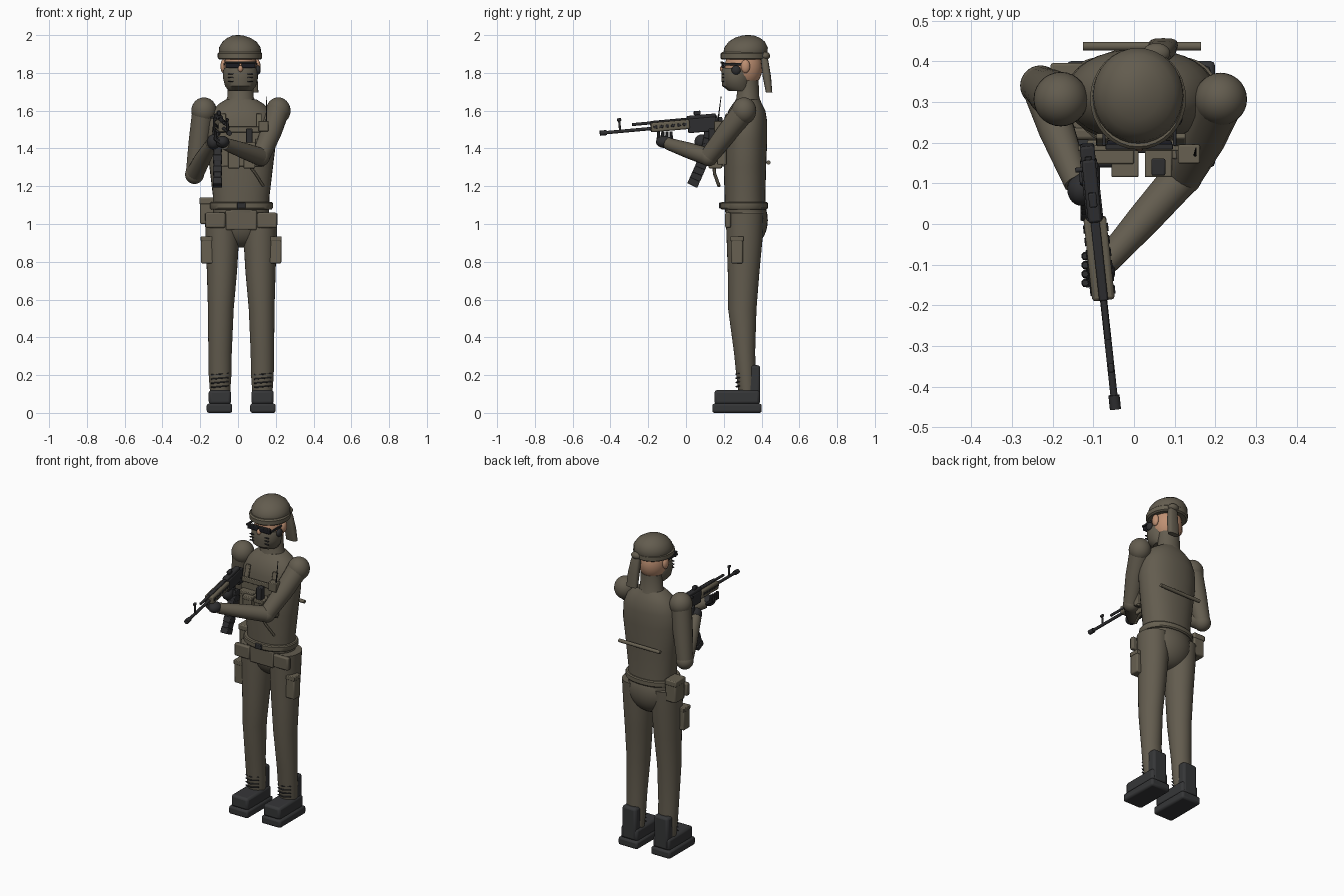
import bpy, bmesh, math
from mathutils import Vector, Matrix

CX, CY = 0.017, 0.315          # body axis


def material(name, rgb):
    m = bpy.data.materials.new(name)
    m.diffuse_color = (*rgb, 1)
    return m


OLIVE = material("olive cloth", (0.125, 0.108, 0.078))
GEAR = material("olive gear", (0.135, 0.117, 0.082))
BLACK = material("gun black", (0.028, 0.028, 0.030))
BOOT = material("boot grey", (0.036, 0.037, 0.039))
LENS = material("lens black", (0.012, 0.012, 0.016))
SKIN = material("skin", (0.52, 0.28, 0.17))


def finish(name, bm, mat, M=None, bevel=0):
    bmesh.ops.recalc_face_normals(bm, faces=bm.faces)
    me = bpy.data.meshes.new(name)
    bm.to_mesh(me)
    bm.free()
    for p in me.polygons:
        p.use_smooth = True
    me.set_sharp_from_angle(angle=math.radians(38))
    me.materials.append(mat)
    ob = bpy.data.objects.new(name, me)
    bpy.context.collection.objects.link(ob)
    if M:
        ob.matrix_world = M
    if bevel:
        b = ob.modifiers.new("bevel", 'BEVEL')
        b.width, b.segments = bevel, 2
    return ob


def box(name, c, s, mat, M=Matrix(), bevel=0.004, rx=0, ry=0):
    bm = bmesh.new()
    bmesh.ops.create_cube(bm, size=1, matrix=Matrix.Diagonal((*s, 1)))
    R = Matrix.Rotation(rx, 4, 'X') @ Matrix.Rotation(ry, 4, 'Y')
    return finish(name, bm, mat, M @ Matrix.Translation(c) @ R, bevel)


def ball(name, c, r, mat):
    bm = bmesh.new()
    bmesh.ops.create_uvsphere(bm, u_segments=28, v_segments=16, radius=1,
                              matrix=Matrix.Diagonal((*r, 1)))
    return finish(name, bm, mat, Matrix.Translation(c))


def skin_rings(name, rings, mat, M=None, caps=True):
    bm = bmesh.new()
    rows = [[bm.verts.new(v) for v in r] for r in rings]
    n = len(rows[0])
    for a, b in zip(rows, rows[1:]):
        for i in range(n):
            bm.faces.new((a[i], a[(i + 1) % n], b[(i + 1) % n], b[i]))
    if caps:
        bm.faces.new(rows[0])
        bm.faces.new(rows[-1])
    return finish(name, bm, mat, M)


def loft(name, secs, mat, n=32, power=2.0):
    """Stack of horizontal ovals: (z, cx, cy, rx, ry)."""
    def oval(z, cx, cy, rx, ry):
        out = []
        for i in range(n):
            c, s = math.cos(math.tau * i / n), math.sin(math.tau * i / n)
            out.append((cx + rx * math.copysign(abs(c) ** (2 / power), c),
                        cy + ry * math.copysign(abs(s) ** (2 / power), s), z))
        return out
    return skin_rings(name, [oval(*s) for s in secs], mat)


def tube(name, pts, radii, mat, M=None, n=20):
    pts = [Vector(p) for p in pts]
    rings = []
    for i, (p, r) in enumerate(zip(pts, radii)):
        d = (pts[min(i + 1, len(pts) - 1)] - pts[max(i - 1, 0)]).normalized()
        u = d.cross(Vector((0.31, 0.2, 0.93))).normalized()
        v = d.cross(u)
        rings.append([p + r * (u * math.cos(math.tau * k / n) + v * math.sin(math.tau * k / n))
                      for k in range(n)])
    return skin_rings(name, rings, mat, M)


# Torso, pelvis and belt
loft("torso", [(1.06, CX, .315, .148, .108), (1.15, CX, .312, .150, .108),
               (1.30, CX, .312, .168, .112), (1.45, CX, .315, .186, .115),
               (1.54, CX, .318, .180, .112), (1.60, CX, .322, .155, .098),
               (1.635, CX, .325, .120, .078), (1.66, CX, .328, .080, .062)], OLIVE, power=2.2)
loft("collar", [(1.62, .013, .328, .088, .072), (1.65, .013, .328, .080, .068),
                (1.67, .013, .328, .070, .060), (1.76, .013, .328, .066, .056)], OLIVE)
ball("pelvis", (CX, .325, 1.02), (.150, .108, .145), OLIVE)
loft("belt", [(1.078, CX, .308, .162, .120), (1.085, CX, .308, .167, .126),
              (1.110, CX, .308, .167, .126), (1.116, CX, .308, .162, .120)], GEAR, power=2.2)
box("buckle", (CX, .182, 1.098), (.045, .014, .032), BLACK)
box("front_flap", (CX, .222, 1.02), (.165, .022, .105), OLIVE, bevel=.008)

# Legs, pockets and boots, one of each per side
for side, s in (("right", -1), ("left", 1)):
    def X(d):
        return CX + s * d
    loft(side + "_leg", [(.09, X(.112), .325, .052, .045), (.20, X(.112), .318, .060, .052),
                         (.32, X(.112), .310, .062, .056), (.55, X(.108), .298, .068, .075),
                         (.75, X(.102), .305, .080, .084), (.92, X(.100), .310, .088, .095),
                         (1.055, X(.103), .312, .090, .098)], OLIVE)
    box(side + "_hip_panel", (X(.137), .222, 1.02), (.105, .03, .08), OLIVE, bevel=.008)
    box(side + "_thigh_pocket", (X(.172), .270, .862), (.080, .062, .142), GEAR, bevel=.007)
    box(side + "_pocket_flap", (X(.172), .270, .922), (.085, .068, .026), GEAR)
    box(side + "_boot_sole", (X(.115), .270, .025), (.135, .262, .050), BOOT, bevel=.012)
    box(side + "_boot_upper", (X(.113), .270, .083), (.118, .240, .075), BOOT, bevel=.014)
    box(side + "_boot_shaft", (X(.113), .357, .150), (.098, .072, .205), BOOT, bevel=.014)
    for i in range(4):
        z = .135 + .022 * i
        tube(f"{side}_boot_lace_{i}", [(X(.113) - .045, .282, z), (X(.113), .265, z + .004),
                                       (X(.113) + .045, .282, z + .008)], [.004] * 3, BLACK, n=6)

# Arms
ball("right_shoulder", (-.180, .307, 1.60), (.067, .067, .070), OLIVE)
ball("left_shoulder", (.213, .307, 1.60), (.065, .065, .070), OLIVE)
RE, RH = (-.230, .340, 1.262), (-.140, .100, 1.425)
LE, LH = (.120, .120, 1.355), (-.070, -.095, 1.425)
tube("right_upper_arm", [(-.182, .307, 1.60), (-.203, .322, 1.44), RE], [.060, .058, .047], OLIVE)
ball("right_elbow", RE, (.050, .050, .050), OLIVE)
tube("right_forearm", [RE, (-.19, .23, 1.34), RH], [.047, .044, .032], OLIVE)
tube("left_upper_arm", [(.210, .307, 1.60), (.172, .215, 1.48), LE], [.062, .056, .048], OLIVE)
ball("left_elbow", LE, (.049, .049, .049), OLIVE)
tube("left_forearm", [LE, (.025, .012, 1.39), LH], [.048, .042, .032], OLIVE)
ball("right_glove", (-.130, .085, 1.435), (.034, .040, .040), BLACK)
ball("left_glove", (-.082, -.115, 1.435), (.036, .044, .032), BLACK)
for i in range(4):
    y = -.145 + .022 * i
    tube(f"left_finger_{i}", [(-.085, y, 1.425), (-.120, y, 1.45), (-.120, y, 1.49)],
         [.011, .011, .008], BLACK, n=8)

# Head, mask and eyewear
HX = .013
ball("head", (HX, .305, 1.830), (.088, .100, .115), SKIN)
loft("face_mask", [(1.705, HX, .285, .062, .060), (1.73, HX, .270, .082, .078),
                   (1.77, HX, .270, .092, .083), (1.81, HX, .270, .092, .082),
                   (1.825, HX, .270, .086, .076)], OLIVE)
for s in (-1, 1):
    ball("ear", (HX + s * .090, .315, 1.835), (.016, .024, .036), SKIN)
    box("lens", (HX + s * .043, .196, 1.842), (.074, .018, .032), LENS)
    box("glasses_arm", (HX + s * .087, .255, 1.846), (.008, .125, .012), BLACK, bevel=.002)
    for i in range(3):
        box("mask_vent", (HX + s * .052, .196, 1.755 + .020 * i), (.028, .010, .005), BLACK, bevel=.001)
box("glasses_bridge", (HX, .190, 1.855), (.165, .014, .010), BLACK, bevel=.002)
ball("nose", (HX, .195, 1.822), (.014, .016, .018), SKIN)
ball("headset_mic", (HX + .093, .265, 1.815), (.014, .024, .024), BLACK)

# Headscarf cap with band and hanging tail
loft("cap", [(1.875, .010, .312, .100, .108), (1.90, .010, .314, .112, .118),
             (1.935, .010, .318, .110, .115), (1.965, .008, .322, .090, .096),
             (1.985, .005, .325, .062, .068), (1.997, .000, .328, .030, .034),
             (2.0, 0, .328, .008, .009)], OLIVE)
loft("cap_band", [(1.870, .010, .308, .108, .116), (1.877, .010, .308, .117, .125),
                  (1.902, .010, .308, .118, .125), (1.910, .010, .308, .110, .118)], GEAR)
loft("cap_tail", [(1.695, .072, .440, .036, .017), (1.78, .068, .428, .035, .022),
                  (1.86, .060, .417, .030, .020), (1.905, .050, .405, .020, .016)], OLIVE, n=16, power=3)
ball("cap_knot", (.055, .420, 1.89), (.034, .025, .022), OLIVE)

# Chest rig, pouches and radio
box("chest_strap", (.012, .186, 1.500), (.300, .014, .030), GEAR)
box("chest_panel", (.012, .198, 1.400), (.255, .016, .190), GEAR)
for x, y, w, d, z in ((-.050, .160, .095, .045, 1.37), (-.022, .140, .062, .070, 1.36),
                      (.060, .140, .062, .070, 1.36), (.118, .175, .045, .050, 1.38)):
    box("chest_pouch", (x, y + .015, z), (w, d, .13), GEAR)
    box("pouch_flap", (x, y + .013, z + .06), (w + .005, d + .006, .022), GEAR)
box("magazine_in_pouch", (.060, .140, 1.455), (.034, .042, .10), BLACK)
box("radio", (.135, .172, 1.518), (.054, .046, .055), GEAR)
tube("radio_antenna", [(.150, .168, 1.53), (.151, .176, 1.60), (.152, .186, 1.675)],
     [.004, .003, .002], BLACK, n=8)
tube("rifle_sling", [(.045, .150, 1.33), (.090, .150, 1.27), (.135, .175, 1.20)], [.009] * 3, GEAR, n=8)
for s in (-1, 1):
    box("rig_shoulder_strap", (CX + s * .095, .207, 1.545), (.030, .014, .08), GEAR, rx=-.25)

# Back bar and hip pouch
tube("back_bar", [(-.125, .437, 1.325), (.165, .437, 1.325)], [.011, .011], GEAR, n=12)
box("hip_pouch", (-.163, .345, 1.065), (.075, .095, .13), GEAR, bevel=.008)
box("hip_pouch_flap", (-.165, .345, 1.122), (.080, .102, .035), GEAR, bevel=.006)

# Rifle, laid along local y and then tilted into the hands
G = Matrix.Translation((-.095, 0, 1.522)) @ Matrix.Rotation(.108, 4, 'Z') @ Matrix.Rotation(.09, 4, 'X')


def rod(name, a, b, r, mat=BLACK):
    return tube(name, [a, b], [r, r], mat, G, 12)


rod("barrel", (0, .05, 0), (0, -.455, 0), .009)
rod("muzzle", (0, -.425, 0), (0, -.460, 0), .014)
rod("gas_tube", (0, .17, .030), (0, -.285, .030), .008)
rod("front_sight", (0, -.352, 0), (0, -.352, .065), .006)
box("front_sight_hood", (0, -.352, .062), (.014, .022, .016), BLACK, G)
box("handguard", (0, -.085, .005), (.056, .205, .050), GEAR, G, .008)
box("handguard_rail", (0, -.085, .034), (.022, .205, .012), BLACK, G)
for s in (-1, 1):
    for i in range(6):
        box("handguard_slot", (s * .0285, -.165 + .031 * i, .006), (.005, .020, .014), BLACK, G, .001)
box("receiver", (0, .085, -.005), (.042, .150, .075), BLACK, G, .006)
box("receiver_cover", (0, .085, .038), (.034, .155, .022), BLACK, G, .006)
box("rear_sight", (0, .065, .060), (.020, .036, .022), BLACK, G)
box("butt", (0, .170, -.020), (.036, .050, .095), BLACK, G, .006)
rod("charging_handle", (0, .14, .03), (-.035, .14, .03), .006)
box("pistol_grip", (-.012, .105, -.075), (.030, .036, .085), BLACK, G, .006, rx=-.3)

# Curved ribbed magazine
for i in range(8):
    t = i / 7
    y, z = .118 - .078 * t ** 1.3, 1.435 - .215 * t
    box(f"rifle_magazine_{i}", (-.108, y, z), (.048 if i % 2 else .042, .058, .036), BLACK,
        rx=-.20 - .25 * t)
